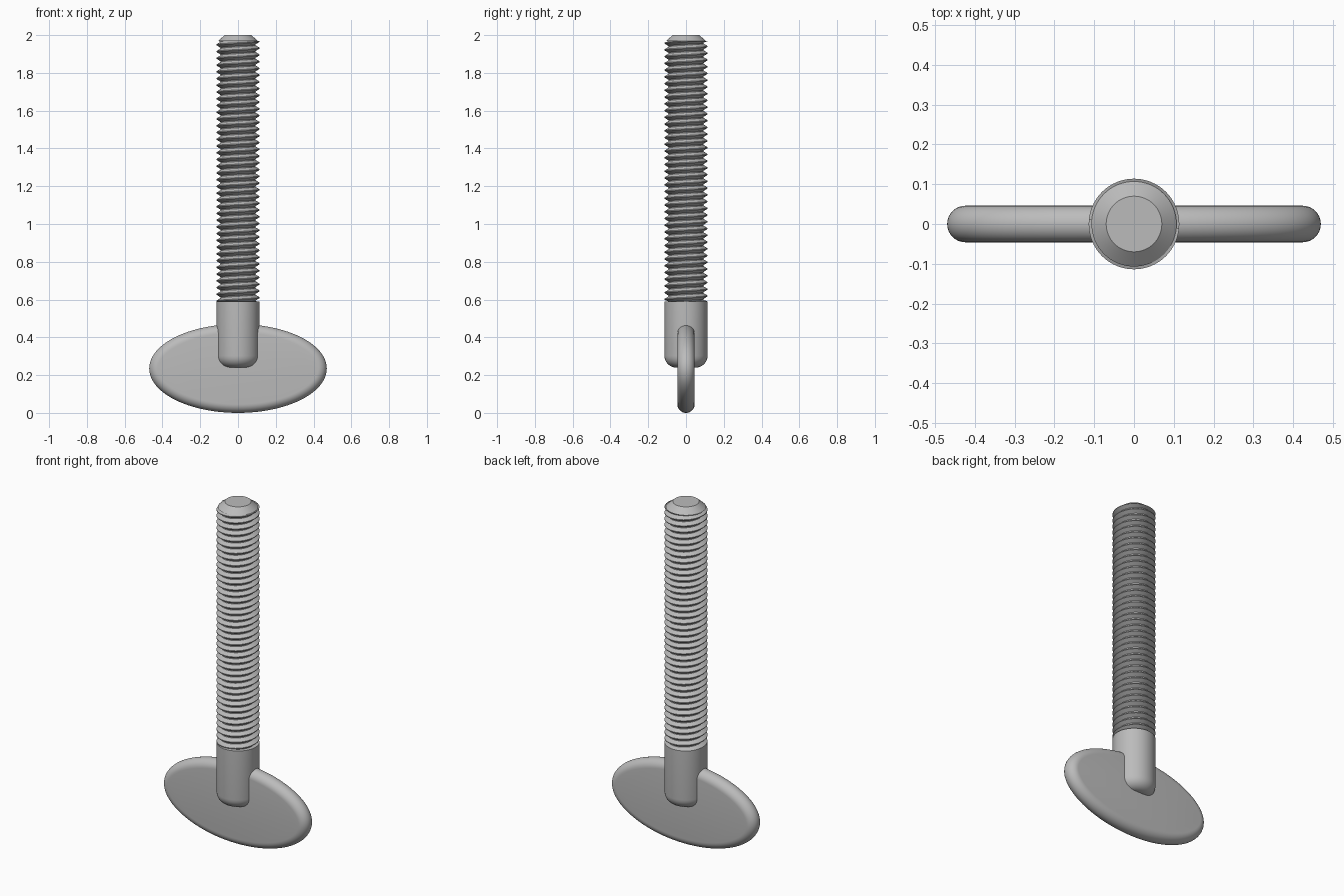
import bpy, bmesh, math
from math import sin, cos, pi, tau

cube = bpy.data.objects.get("Cube")
if cube:
    bpy.data.objects.remove(cube, do_unlink=True)

steel = bpy.data.materials.new("grey steel")
steel.use_nodes = True
steel.diffuse_color = (0.5, 0.5, 0.5, 1)
steel.node_tree.nodes["Principled BSDF"].inputs["Base Color"].default_value = (0.5, 0.5, 0.5, 1)

SEG = 64
RADIUS = 0.114
SHANK_TOP, THREAD_TOP, TOP = 0.59, 1.968, 2.0


def finish(name, bm, fix_normals=True):
    """Turn a bmesh into a smooth-shaded object with sharp edges kept."""
    bmesh.ops.remove_doubles(bm, verts=bm.verts, dist=1e-5)
    if fix_normals:
        bmesh.ops.recalc_face_normals(bm, faces=bm.faces)
    mesh = bpy.data.meshes.new(name)
    bm.to_mesh(mesh)
    bm.free()
    mesh.materials.append(steel)
    obj = bpy.data.objects.new(name, mesh)
    bpy.context.collection.objects.link(obj)
    bpy.ops.object.select_all(action="DESELECT")
    obj.select_set(True)
    bpy.context.view_layer.objects.active = obj
    bpy.ops.object.shade_smooth_by_angle(angle=math.radians(32))
    return obj


def loft(bm, rings, closed=True, caps=True):
    """Skin a list of point rings with quads."""
    rows = [[bm.verts.new(p) for p in ring] for ring in rings]
    for low, high in zip(rows, rows[1:]):
        n = len(low)
        for i in range(n if closed else n - 1):
            j = (i + 1) % n
            bm.faces.new((low[i], low[j], high[j], high[i]))
    if caps:
        bm.faces.new(rows[0][::-1])
        bm.faces.new(rows[-1])


def lathe(name, profile):
    bm = bmesh.new()
    loft(bm, [[(r * cos(tau * i / SEG), r * sin(tau * i / SEG), z) for i in range(SEG)]
              for r, z in profile])
    return finish(name, bm)


# Plain shank with a rounded lower end
fillet = 0.062
corner = [(RADIUS - fillet + fillet * sin(a), 0.24 + fillet - fillet * cos(a))
          for a in (pi / 2 * k / 8 for k in range(9))]
lathe("shank", corner + [(RADIUS, SHANK_TOP)])

# Chamfered tip
lathe("chamfered_tip", [(0.107, THREAD_TOP), (0.07, TOP)])

# Right-handed helical thread
pitch = 0.0357
root, crest = RADIUS - 0.022, RADIUS
turns = math.ceil((THREAD_TOP - SHANK_TOP) / pitch) + 1
section = [(root, 0), (root, 0.12), (crest, 0.5), (crest, 0.62), (root, 1)]
bm = bmesh.new()
rings = []
for i in range(turns * SEG + 1):
    a = tau * i / SEG
    base = SHANK_TOP + pitch * (i / SEG - 1)
    rings.append([(r * cos(a), r * sin(a),
                   min(max(base + pitch * t, SHANK_TOP), THREAD_TOP)) for r, t in section])
loft(bm, rings, closed=False, caps=False)
flat = [f for f in bm.faces if max(v.co.z for v in f.verts) - min(v.co.z for v in f.verts) < 1e-6]
bmesh.ops.delete(bm, geom=flat, context="FACES")
bmesh.ops.reverse_faces(bm, faces=bm.faces)
finish("thread", bm, fix_normals=True)

# Oval thumb plate with a fully rounded rim
half_x, half_z, rim = 0.47, 0.235, 0.046
bm = bmesh.new()
rings = []
for k in range(17):
    phi = -pi / 2 + pi * k / 16
    inset = rim * (1 - cos(phi))
    ring = []
    for i in range(96):
        t = tau * i / 96
        nx, nz = half_z * cos(t), half_x * sin(t)
        size = math.hypot(nx, nz)
        ring.append((half_x * cos(t) - inset * nx / size, rim * sin(phi),
                     half_z + half_z * sin(t) - inset * nz / size))
    rings.append(ring)
loft(bm, rings)
finish("thumb_plate", bm)
